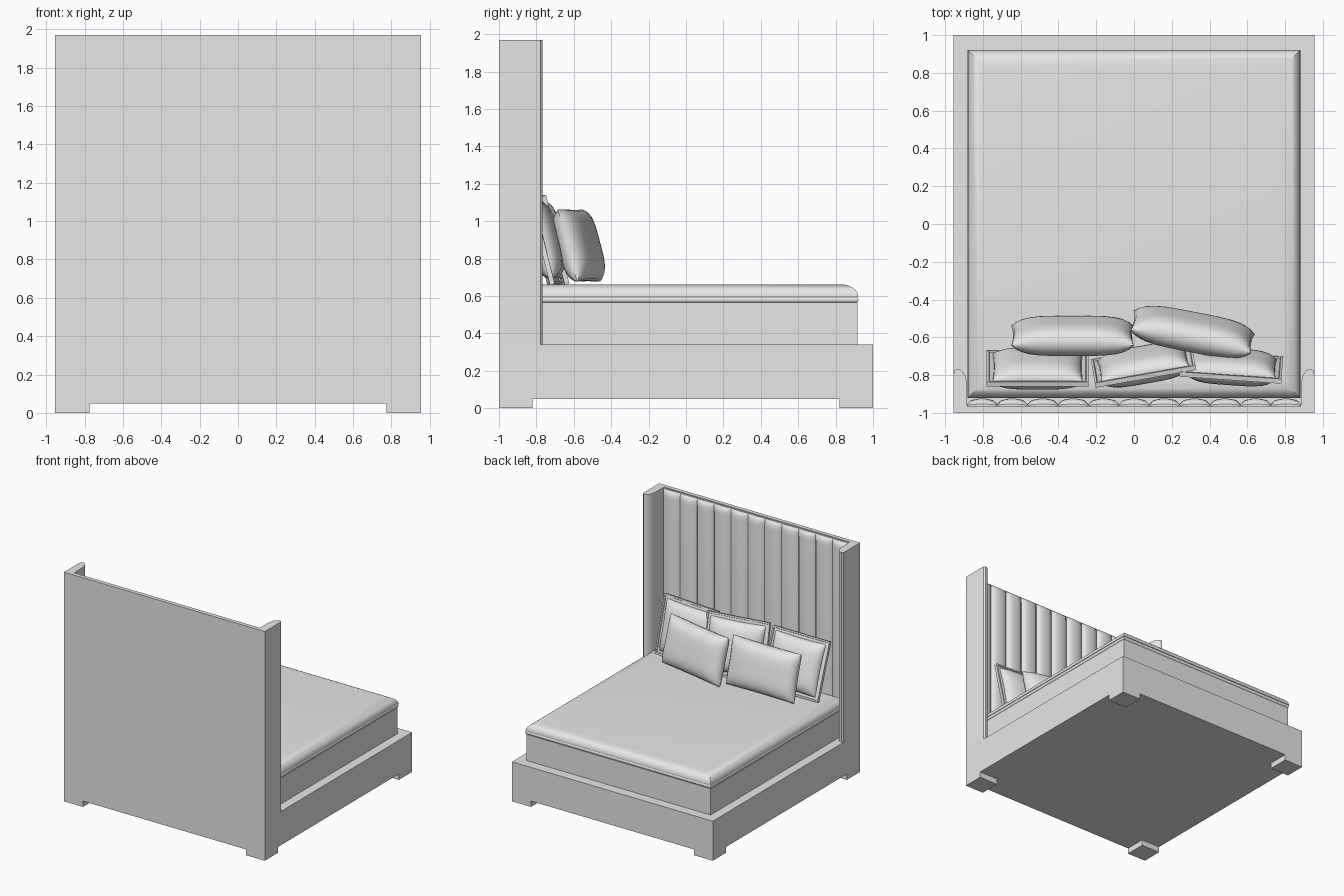
import bpy, bmesh, math
from mathutils import Matrix

cube = bpy.data.objects.get("Cube")
if cube:
    bpy.data.objects.remove(cube, do_unlink=True)

grey = bpy.data.materials.new("light_grey_fabric")
grey.use_nodes = True
tone = (0.8, 0.8, 0.8, 1)
grey.diffuse_color = tone
grey.node_tree.nodes["Principled BSDF"].inputs["Base Color"].default_value = tone


def finish(name, bm, smooth=True):
    bmesh.ops.recalc_face_normals(bm, faces=bm.faces)
    mesh = bpy.data.meshes.new(name)
    bm.to_mesh(mesh)
    bm.free()
    mesh.materials.append(grey)
    obj = bpy.data.objects.new(name, mesh)
    bpy.context.collection.objects.link(obj)
    if smooth:
        bpy.ops.object.select_all(action='DESELECT')
        obj.select_set(True)
        bpy.context.view_layer.objects.active = obj
        bpy.ops.object.shade_smooth_by_angle(angle=math.radians(35))
    return obj


def add_box(bm, x0, x1, y0, y1, z0, z1):
    size = Matrix.Diagonal((x1 - x0, y1 - y0, z1 - z0, 1))
    place = Matrix.Translation(((x0 + x1) / 2, (y0 + y1) / 2, (z0 + z1) / 2))
    return bmesh.ops.create_cube(bm, size=1, matrix=place @ size)["verts"]


def loft(bm, rings):
    """Skin a stack of closed rings and cap both ends."""
    loops = [[bm.verts.new(p) for p in ring] for ring in rings]
    n = len(loops[0])
    for low, high in zip(loops, loops[1:]):
        for i in range(n):
            j = (i + 1) % n
            bm.faces.new((low[i], low[j], high[j], high[i]))
    bm.faces.new(loops[0])
    bm.faces.new(loops[-1])


W, L, TOP = 0.955, 1.0, 1.97   # half width, half length, headboard height

# Bed frame
bm = bmesh.new()
add_box(bm, -W, W, -L, L, 0.05, 0.34)
finish("bed_frame", bm, False)

# Corner feet
for side, x in (("right", -W), ("left", W)):
    for end, y in (("head", -L), ("foot", L)):
        bm = bmesh.new()
        xi, yi = x - math.copysign(0.18, x), y - math.copysign(0.18, y)
        add_box(bm, min(x, xi), max(x, xi), min(y, yi), max(y, yi), 0, 0.05)
        finish(f"{side}_{end}_foot", bm, False)

# Headboard back panel
bm = bmesh.new()
add_box(bm, -W, W, -L, -0.965, 0.34, TOP)
finish("headboard_panel", bm, False)

# Padded wings on both sides of the headboard
wing = [(W, -L), (W, -0.8), (0.952, -0.778), (0.94, -0.767), (0.925, -0.768),
        (0.907, -0.78), (0.893, -0.805), (0.885, -0.84), (0.882, -L)]
for side, s in (("left", 1), ("right", -1)):
    bm = bmesh.new()
    loft(bm, [[(s * x, y, z) for x, y in wing] for z in (0.34, TOP)])
    finish(f"{side}_wing", bm)

# Vertical channel tufting, rounded over at the top
CHANNELS, BACK = 11, -0.966
pitch = 1.77 / CHANNELS
bm = bmesh.new()
for c in range(CHANNELS):
    cx = (c - (CHANNELS - 1) / 2) * pitch
    rings = []
    for z, puff in ((0.33, 1), (1.9, 1), (1.93, 0.9), (1.95, 0.7), (1.962, 0.3)):
        ring = [(cx + pitch / 2, BACK, z), (cx - pitch / 2, BACK, z)]
        for k in range(9):
            t = k / 4 - 1
            bulge = 0.012 + 0.03 * math.sqrt(max(0, 1 - t * t))
            ring.append((cx + t * pitch / 2, BACK + bulge * puff, z))
        rings.append(ring)
    loft(bm, rings)
finish("headboard_channels", bm)


# Mattress parts are stacks of rectangles given as (inset, height)
def mattress_part(name, profile):
    bm = bmesh.new()
    rings = []
    for inset, z in profile:
        x, y = 0.88 - inset, 0.92 - inset
        rings.append([(-x, -y, z), (x, -y, z), (x, y, z), (-x, y, z)])
    loft(bm, rings)
    finish(name, bm)


mattress_part("mattress", [(0.004, 0.33), (0.004, 0.565)])
arc = [math.radians(a) for a in range(-75, 76, 25)]
mattress_part("mattress_piping",
              [(0.012 - 0.014 * math.cos(a), 0.581 + 0.016 * math.sin(a)) for a in arc])
arc = [math.radians(a) for a in range(0, 91, 15)]
mattress_part("mattress_top", [(0, 0.595)] + [
    (0.09 * (1 - math.cos(a)), 0.6 + 0.062 * math.sin(a)) for a in arc])


# Cushions: two bulging grids that meet along a rectangular seam
def add_cushion(bm, width, height, depth, seam, n=16):
    for s in (-1, 1):
        grid = []
        for i in range(n + 1):
            u = math.sin((i / n - 0.5) * math.pi)
            row = []
            for j in range(n + 1):
                v = math.sin((j / n - 0.5) * math.pi)
                puff = max(0, (1 - u ** 4) * (1 - v ** 4)) ** 0.5
                x = u * width / 2 * (1 - 0.03 * (1 - v * v))
                z = v * height / 2 * (1 - 0.03 * (1 - u * u))
                y = s * (seam + (depth / 2 - seam) * puff)
                row.append(bm.verts.new((x, y, z)))
            grid.append(row)
        for i in range(n):
            for j in range(n):
                bm.faces.new((grid[i][j], grid[i + 1][j],
                              grid[i + 1][j + 1], grid[i][j + 1]))
    bmesh.ops.remove_doubles(bm, verts=bm.verts, dist=0.0001)


def place(obj, x, y, z, lean, yaw):
    obj.location = (x, y, z)
    obj.rotation_euler = (math.radians(lean), 0, math.radians(yaw))


# Rear pillows with a flat raised-edge border
for name, x, y, z, lean, yaw in (
        ("right_rear_pillow", -0.51, -0.765, 0.9, 20, 0),
        ("middle_rear_pillow", 0.05, -0.745, 0.9, 15, 10),
        ("left_rear_pillow", 0.515, -0.755, 0.9, 14, -4)):
    bm = bmesh.new()
    add_box(bm, -0.27, 0.27, -0.013, 0.013, -0.245, 0.245)
    bm.normal_update()
    sides = [f for f in bm.faces if abs(f.normal.y) > 0.9]
    bmesh.ops.inset_individual(bm, faces=sides, thickness=0.018, depth=0)
    bmesh.ops.inset_individual(bm, faces=sides, thickness=0.004, depth=-0.007)
    place(finish(name + "_border", bm, False), x, y, z, lean, yaw)
    bm = bmesh.new()
    add_cushion(bm, 0.48, 0.43, 0.15, 0)
    place(finish(name, bm), x, y, z, lean, yaw)

# Front pillows
for name, x, y, z, lean, yaw in (
        ("right_front_pillow", -0.325, -0.592, 0.87, 15, 0),
        ("left_front_pillow", 0.31, -0.572, 0.87, 15, -11)):
    bm = bmesh.new()
    add_cushion(bm, 0.65, 0.4, 0.17, 0)
    place(finish(name, bm), x, y, z, lean, yaw)
